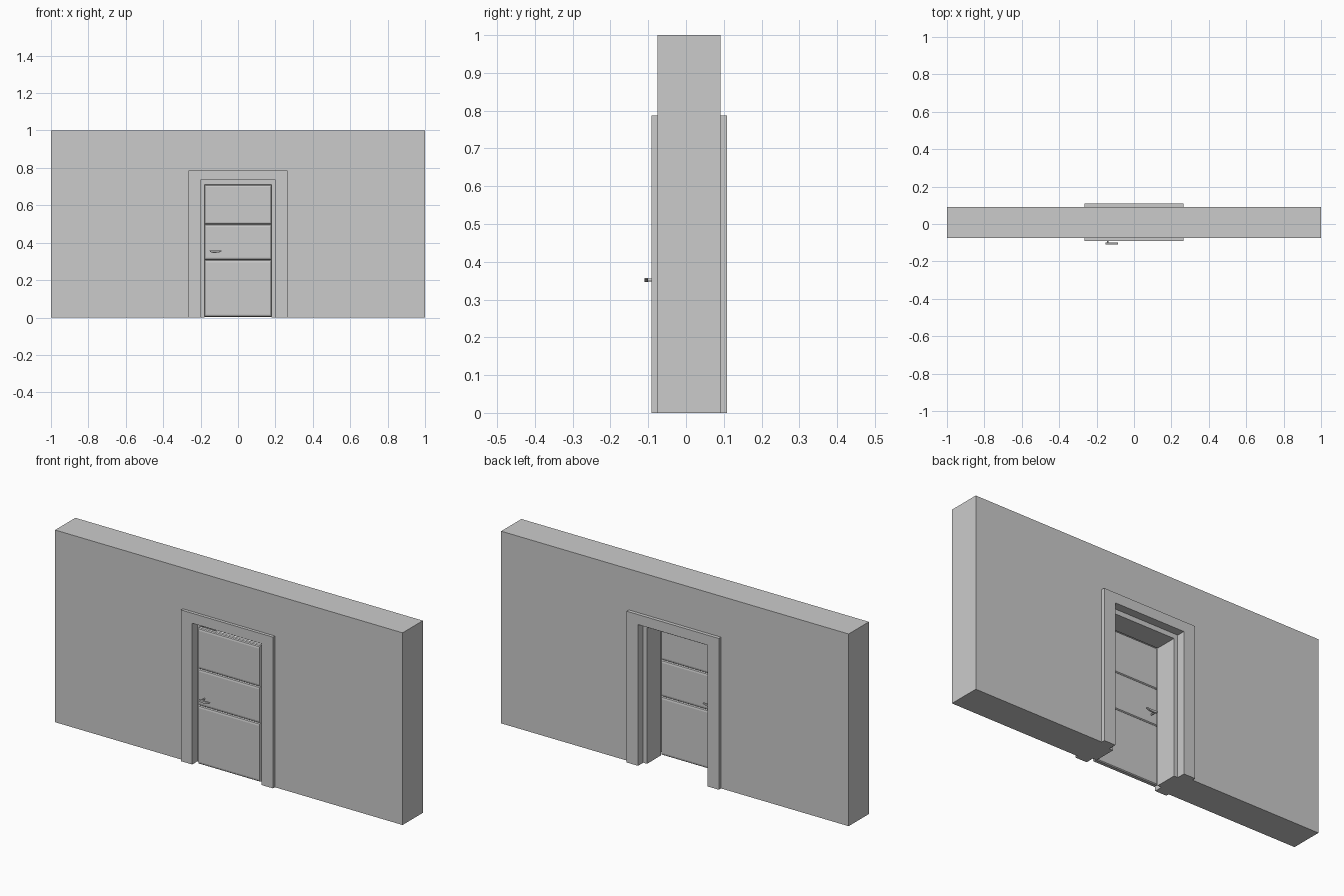
import bpy, bmesh
from mathutils import Vector

if "Cube" in bpy.data.objects:
    bpy.data.objects.remove(bpy.data.objects["Cube"])


def finish(name, bm):
    bmesh.ops.recalc_face_normals(bm, faces=bm.faces)
    me = bpy.data.meshes.new(name)
    bm.to_mesh(me)
    bm.free()
    ob = bpy.data.objects.new(name, me)
    bpy.context.collection.objects.link(ob)
    return ob


def prism(name, outline, y0, y1):
    """Extrude an x-z outline from y0 to y1."""
    bm = bmesh.new()
    f = bm.faces.new([bm.verts.new((x, y0, z)) for x, z in outline])
    r = bmesh.ops.extrude_face_region(bm, geom=[f])
    verts = [v for v in r["geom"] if isinstance(v, bmesh.types.BMVert)]
    bmesh.ops.translate(bm, verts=verts, vec=(0, y1 - y0, 0))
    return finish(name, bm)


def doorway(name, xo, zo, xi, zi, y0, y1):
    """Upside-down U shape around the door opening."""
    return prism(name, [(-xo, 0), (-xo, zo), (xo, zo), (xo, 0),
                        (xi, 0), (xi, zi), (-xi, zi), (-xi, 0)], y0, y1)


def box(name, x0, x1, y0, y1, z0, z1):
    return prism(name, [(x0, z0), (x1, z0), (x1, z1), (x0, z1)], y0, y1)


def bevel(ob, width, segments):
    m = ob.modifiers.new("Bevel", 'BEVEL')
    m.width = width
    m.segments = segments


# Wall with opening, casings on both sides, and the lining between them
doorway("wall", 1.0, 1.0, 0.2, 0.735, -0.075, 0.091)
doorway("front_casing", 0.265, 0.787, 0.2, 0.735, -0.091, -0.075)
doorway("back_casing", 0.265, 0.787, 0.2, 0.735, 0.091, 0.109)
doorway("door_lining", 0.2, 0.735, 0.178, 0.71, -0.048, 0.066)

# Door core and three raised panels with sloping edges on both faces
FRONT, BACK = -0.076, -0.046
box("door_core", -0.178, 0.178, FRONT + 0.007, BACK - 0.007, 0.003, 0.71)


def raised_panel(name, z0, z1, y_base, y_face):
    bm = bmesh.new()
    w, c = 0.178, 0.013
    rings = []
    for inset, y in ((0, y_base), (c * 0.3, y_base + (y_face - y_base) * 0.7),
                     (c, y_face)):
        a = w - inset * 0.5
        rings.append([bm.verts.new((x, y, z)) for x, z in
                      ((-a, z0 + inset), (a, z0 + inset),
                       (a, z1 - inset), (-a, z1 - inset))])
    for lo, hi in zip(rings, rings[1:]):
        for i in range(4):
            j = (i + 1) % 4
            bm.faces.new((lo[i], lo[j], hi[j], hi[i]))
    bm.faces.new(rings[0][::-1])
    bm.faces.new(rings[-1])
    return finish(name, bm)


heights = [0.003, 0.308, 0.498, 0.71]
for i, (z0, z1) in enumerate(zip(heights, heights[1:])):
    raised_panel(f"front_panel_{i}", z0, z1, FRONT + 0.007, FRONT)
    raised_panel(f"back_panel_{i}", z0, z1, BACK - 0.007, BACK)

# Lever handles: round stem plus a tapered lever with curved underside
for side, face, s in (("front", FRONT, -1), ("back", BACK, 1)):
    bm = bmesh.new()
    bmesh.ops.create_cone(bm, cap_ends=True, segments=16, radius1=0.004,
                          radius2=0.004, depth=0.03)
    for v in bm.verts:
        x, y, z = v.co
        v.co = Vector((-0.14 + x, face + s * 0.012 + z, 0.352 + y))
    finish(f"{side}_handle_stem", bm)
    lever = prism(f"{side}_handle_lever",
                  [(-0.152, 0.357), (-0.086, 0.357), (-0.087, 0.354),
                   (-0.1, 0.349), (-0.118, 0.346), (-0.136, 0.346),
                   (-0.149, 0.35)],
                  face + s * 0.024, face + s * 0.034)
    bevel(lever, 0.001, 2)
